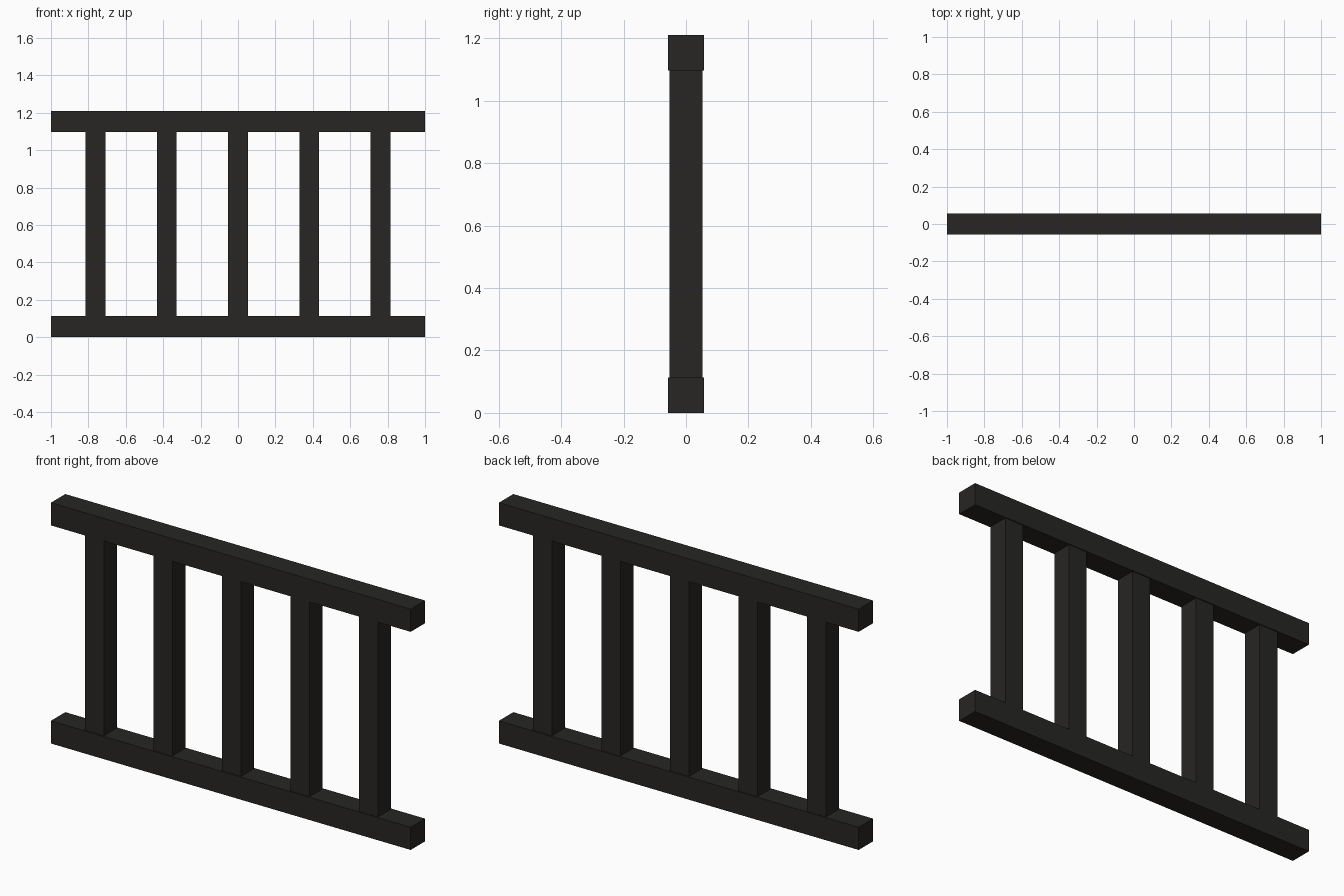
import bpy

if "Cube" in bpy.data.objects:
    bpy.data.objects.remove(bpy.data.objects["Cube"])

RAIL_LEN = 2.0
RAIL = 0.114       # square rail section
POST = 0.105       # square post section
HEIGHT = 1.21
SPACING = 0.381

dark = bpy.data.materials.new("dark_paint")
dark.diffuse_color = (0.02, 0.019, 0.017, 1)
dark.use_nodes = True
dark.node_tree.nodes["Principled BSDF"].inputs["Base Color"].default_value = dark.diffuse_color


def box(name, size, centre):
    bpy.ops.mesh.primitive_cube_add(size=1, location=centre)
    ob = bpy.context.object
    ob.name = name
    ob.scale = size
    bpy.ops.object.transform_apply(location=False, rotation=False, scale=True)
    ob.data.materials.append(dark)
    return ob


# Horizontal rails
box("bottom_rail", (RAIL_LEN, RAIL, RAIL), (0, 0, RAIL / 2))
box("top_rail", (RAIL_LEN, RAIL, RAIL), (0, 0, HEIGHT - RAIL / 2))

# Upright posts standing between the rails
for i in range(-2, 3):
    box(f"post_{i + 3}", (POST, POST, HEIGHT - 2 * RAIL), (i * SPACING, 0, HEIGHT / 2))
